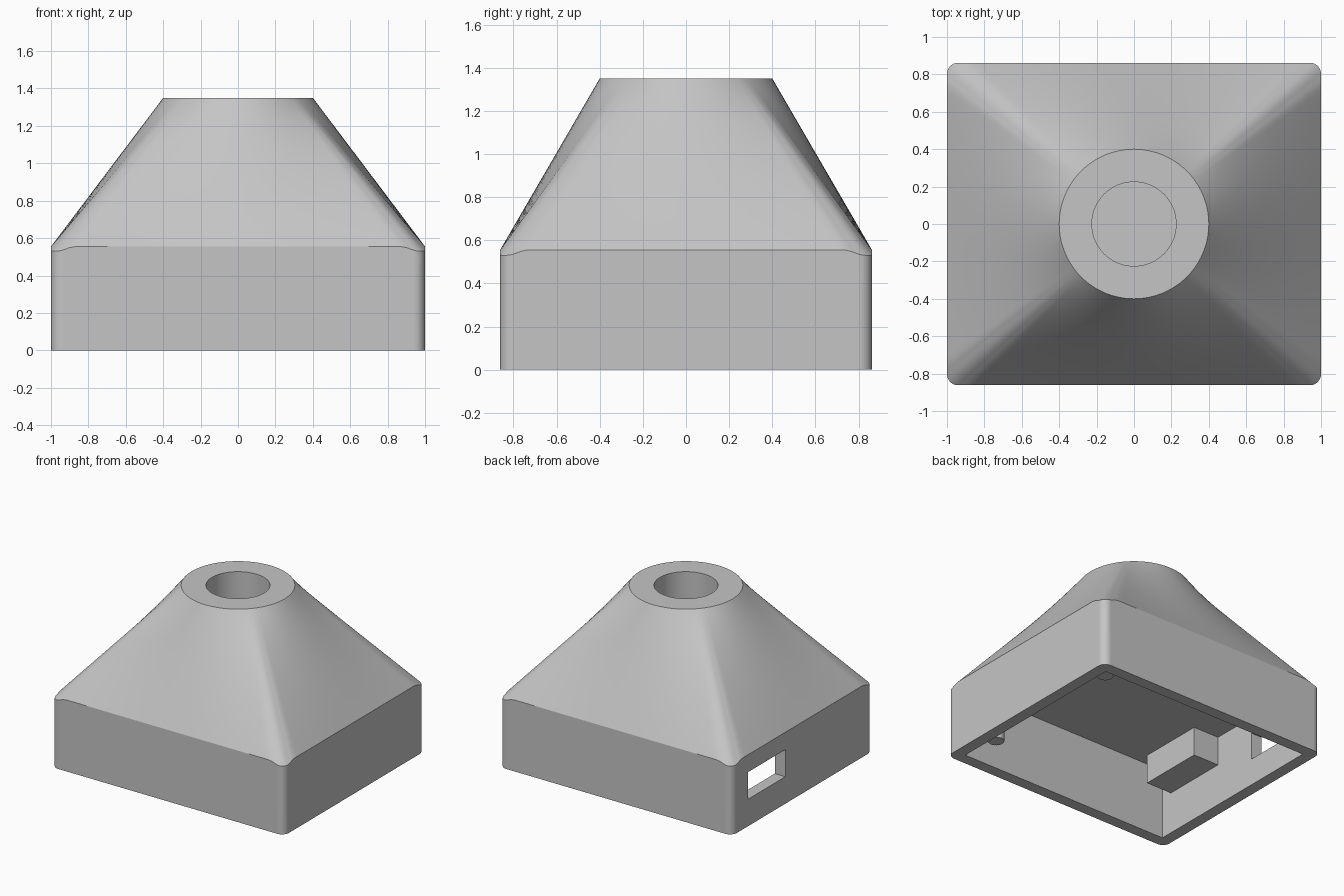
import bpy, bmesh, math
from mathutils import Matrix

cube = bpy.data.objects.get("Cube")
if cube:
    bpy.data.objects.remove(cube, do_unlink=True)

HX, HY = 1.0, 0.862          # half size of the base
WALL, RADIUS = 0.09, 0.06
EDGE_Z, DIP = 0.555, 0.025   # shoulder height and its drop at the corners
TOP_Z, TOP_R = 1.35, 0.4
HOLE_R, HOLE_Z = 0.225, 0.85
CEILING = 0.55

grey = bpy.data.materials.new("plain_grey")
grey.use_nodes = True
color = (0.56, 0.56, 0.56, 1)
grey.diffuse_color = color
grey.node_tree.nodes["Principled BSDF"].inputs["Base Color"].default_value = color


def make_object(name, bm):
    bmesh.ops.recalc_face_normals(bm, faces=bm.faces)
    mesh = bpy.data.meshes.new(name)
    bm.to_mesh(mesh)
    bm.free()
    mesh.materials.append(grey)
    obj = bpy.data.objects.new(name, mesh)
    bpy.context.collection.objects.link(obj)
    return obj


def make_box(name, low, high):
    bm = bmesh.new()
    size = [b - a for a, b in zip(low, high)]
    mid = [(a + b) / 2 for a, b in zip(low, high)]
    bmesh.ops.create_cube(bm, size=1, matrix=Matrix.Translation(mid) @ Matrix.Diagonal((*size, 1)))
    return make_object(name, bm)


def make_post(name, x, y, radius, low, high):
    bm = bmesh.new()
    bmesh.ops.create_cone(bm, cap_ends=True, segments=32, radius1=radius, radius2=radius,
                          depth=high - low, matrix=Matrix.Translation((x, y, (low + high) / 2)))
    return make_object(name, bm)


def smooth(obj):
    bpy.ops.object.select_all(action='DESELECT')
    obj.select_set(True)
    bpy.context.view_layer.objects.active = obj
    bpy.ops.object.shade_smooth_by_angle(angle=math.radians(28))


def rounded_outline(arc_steps=8, side_steps=32):
    """Rounded rectangle, counter-clockwise."""
    points = []
    for k, (sx, sy) in enumerate([(1, 1), (-1, 1), (-1, -1), (1, -1)]):
        for i in range(arc_steps + 1):
            a = math.pi / 2 * (k + i / arc_steps)
            points.append((sx * (HX - RADIUS) + RADIUS * math.cos(a),
                           sy * (HY - RADIUS) + RADIUS * math.sin(a)))
        x, y = points[-1]
        ex, ey = (-x, y) if k % 2 == 0 else (x, -y)
        for i in range(1, side_steps):
            # closer spacing near the corners
            t = (1 - math.cos(math.pi * i / side_steps)) / 2
            points.append((x + (ex - x) * t, y + (ey - y) * t))
    return points


def shoulder(x, y):
    """Shoulder height, dropping softly at the corners."""
    d = (HX - abs(x)) + (HY - abs(y))
    t = min(max((d - 0.03) / 0.1, 0), 1)
    return EDGE_Z - DIP * (1 - t * t * (3 - 2 * t))


def clamp(v, limit):
    return max(-limit, min(limit, v))


# Housing: cavity, rim, walls, loft to a circle, and blind hole as one skin
outline = rounded_outline()
circle = [(math.cos(math.atan2(y, x)), math.sin(math.atan2(y, x))) for x, y in outline]
inner = [(clamp(x, HX - WALL), clamp(y, HY - WALL)) for x, y in outline]
rings = [[(x, y, z) for x, y in inner] for z in (CEILING, 0)]
rings.append([(x, y, 0) for x, y in outline])
STEPS = 16
for s in range(STEPS + 1):
    t = s / STEPS
    rings.append([(x + (TOP_R * c - x) * t, y + (TOP_R * n - y) * t,
                   shoulder(x, y) + (TOP_Z - shoulder(x, y)) * t)
                  for (x, y), (c, n) in zip(outline, circle)])
rings += [[(HOLE_R * c, HOLE_R * n, z) for c, n in circle] for z in (TOP_Z, HOLE_Z)]

bm = bmesh.new()
loops = [[bm.verts.new(p) for p in ring] for ring in rings]
count = len(outline)
for low, high in zip(loops, loops[1:]):
    for i in range(count):
        j = (i + 1) % count
        bm.faces.new((low[i], low[j], high[j], high[i]))
bm.faces.new(loops[0])
bm.faces.new(loops[-1])
bmesh.ops.remove_doubles(bm, verts=bm.verts, dist=0.0001)
housing = make_object("housing", bm)

# Cable window through the wall on the -x side
cutter = make_box("window_cutter", (-1.2, 0.21, 0.21), (-0.8, 0.67, 0.42))
cutter.hide_render = True
cut = housing.modifiers.new("window", 'BOOLEAN')
cut.operation = 'DIFFERENCE'
cut.solver = 'EXACT'
cut.object = cutter
bpy.context.view_layer.objects.active = housing
bpy.ops.object.modifier_apply(modifier=cut.name)
bpy.data.objects.remove(cutter, do_unlink=True)
smooth(housing)

# Block and two posts hanging from the ceiling of the cavity
make_box("ceiling_block", (-HX + WALL, -0.68, 0.325), (-0.69, -0.16, CEILING))
for label, y in (("front", -0.6), ("back", 0.6)):
    smooth(make_post(label + "_post", 0.77, y, 0.058, 0.09, CEILING))
